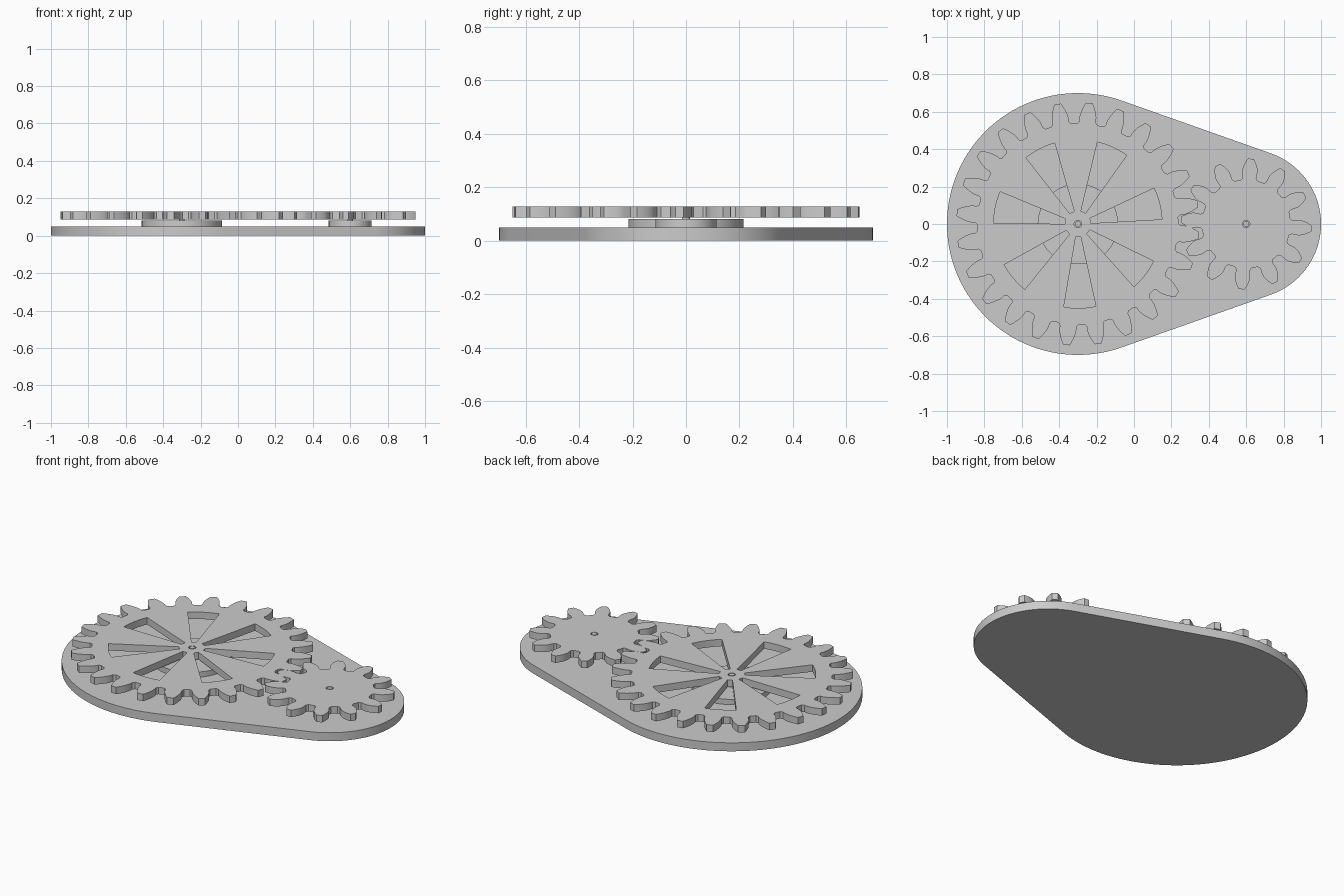
import bpy, bmesh
from math import acos, cos, sin, tan, pi, radians

if "Cube" in bpy.data.objects:
    bpy.data.objects.remove(bpy.data.objects["Cube"])

grey = bpy.data.materials.new("light grey")
grey.use_nodes = True
colour = (0.6, 0.6, 0.6, 1)
grey.diffuse_color = colour
grey.node_tree.nodes["Principled BSDF"].inputs["Base Color"].default_value = colour

BIG, SMALL = (-0.3, 0), (0.6, 0)    # axle centres
MODULE = 0.05


def arc(radius, start=0, end=2 * pi, steps=64, centre=(0, 0)):
    closed = abs(end - start) > 2 * pi - 0.001
    span = (end - start) / (steps if closed else steps - 1)
    return [(centre[0] + radius * cos(start + i * span),
             centre[1] + radius * sin(start + i * span)) for i in range(steps)]


def plate(name, loops, bottom, top, centre=(0, 0)):
    """Extrude an outline, with any further loops cut out as holes."""
    curve = bpy.data.curves.new(name, "CURVE")
    curve.dimensions = "2D"
    curve.fill_mode = "BOTH"
    curve.extrude = (top - bottom) / 2
    for loop in loops:
        spline = curve.splines.new("POLY")
        spline.points.add(len(loop) - 1)
        for point, (x, y) in zip(spline.points, loop):
            point.co = (x + centre[0], y + centre[1], 0, 1)
        spline.use_cyclic_u = True
    obj = bpy.data.objects.new(name, curve)
    bpy.context.collection.objects.link(obj)
    bpy.ops.object.select_all(action="DESELECT")
    bpy.context.view_layer.objects.active = obj
    obj.select_set(True)
    bpy.ops.object.convert(target="MESH")
    obj = bpy.context.object
    mesh = bmesh.new()
    mesh.from_mesh(obj.data)
    bmesh.ops.remove_doubles(mesh, verts=mesh.verts, dist=0.00001)
    bmesh.ops.recalc_face_normals(mesh, faces=mesh.faces)
    bmesh.ops.translate(mesh, verts=mesh.verts, vec=(0, 0, (top + bottom) / 2))
    mesh.to_mesh(obj.data)
    mesh.free()
    obj.data.materials.clear()
    obj.data.materials.append(grey)
    bpy.ops.object.shade_smooth_by_angle(angle=radians(30))
    return obj


def gear_outline(teeth, phase):
    """Involute teeth with a pressure angle of twenty degrees."""
    pressure = radians(20)
    pitch = MODULE * teeth / 2
    base, tip, root = pitch * cos(pressure), pitch + MODULE, pitch - 1.25 * MODULE
    half_base = pi / (2 * teeth) + tan(pressure) - pressure
    # root corner, small fillet, then the involute flank
    flank = [(root, half_base + 0.012 / pitch), (root + 0.012, half_base)]
    for i in range(7):
        r = base + (tip - base) * i / 6
        a = acos(min(1, base / r))
        flank.append((r, half_base - tan(a) + a))
    tooth = [(r, -a) for r, a in flank] + [(r, a) for r, a in reversed(flank)]
    outline = []
    for i in range(teeth):
        turn = phase + 2 * pi * i / teeth
        outline += [(r * cos(a + turn), r * sin(a + turn)) for r, a in tooth]
    return outline


# Base plate: two rounded ends joined by tangents
lean = acos((0.7 - 0.4) / 0.9)
plate("base_plate",
      [arc(0.7, lean, 2 * pi - lean, 72, BIG) + arc(0.4, -lean, lean, 40, SMALL)],
      0, 0.05)

# Wedge windows between the spokes of the large gear
windows = []
for i in range(7):
    mid, half = radians(14.2) + 2 * pi * i / 7, radians(11)
    windows.append(arc(0.45, mid - half, mid + half, 9)
                   + arc(0.07, mid + half, mid - half, 4))

hole = arc(0.02, steps=24)
plate("large_gear", [gear_outline(24, radians(9.6)), hole] + windows, 0.087, 0.128, BIG)
plate("small_gear", [gear_outline(12, radians(-4)), hole], 0.087, 0.128, SMALL)

# Raised hubs and axle pins
for label, centre, radius in (("large", BIG, 0.215), ("small", SMALL, 0.115)):
    plate(label + "_hub", [arc(radius)], 0.05, 0.081, centre)
    plate(label + "_axle_pin", [arc(0.015, steps=24)], 0.081, 0.128, centre)
